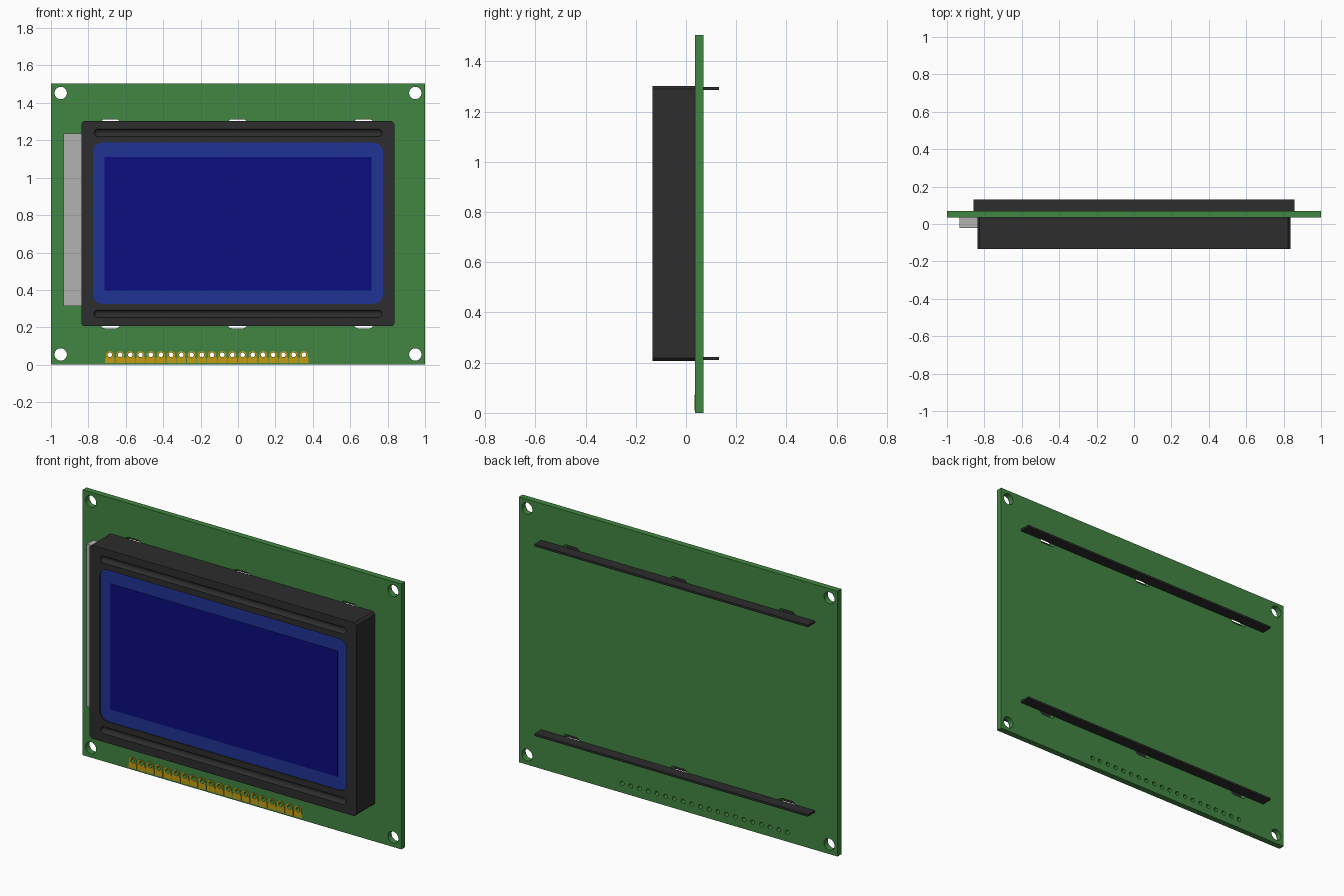
import bpy, bmesh, math
from mathutils import Matrix

if "Cube" in bpy.data.objects:
    bpy.data.objects.remove(bpy.data.objects["Cube"], do_unlink=True)


def material(name, rgb):
    m = bpy.data.materials.new(name)
    m.use_nodes = True
    col = (*rgb, 1.0)
    m.diffuse_color = col
    m.node_tree.nodes["Principled BSDF"].inputs["Base Color"].default_value = col
    return m


GREEN = material("board green", (0.054, 0.238, 0.054))
BLACK = material("bezel black", (0.026, 0.026, 0.027))
BLUE = material("frame blue", (0.015, 0.032, 0.300))
NAVY = material("screen navy", (0.0037, 0.0037, 0.216))
GREY = material("backlight grey", (0.445, 0.445, 0.445))
GOLD = material("pad gold", (0.546, 0.340, 0.006))


def finish(bm, name, mat):
    bmesh.ops.recalc_face_normals(bm, faces=bm.faces)
    mesh = bpy.data.meshes.new(name)
    bm.to_mesh(mesh)
    bm.free()
    ob = bpy.data.objects.new(name, mesh)
    bpy.context.collection.objects.link(ob)
    if mat:
        mesh.materials.append(mat)
    return ob


def prism(name, outlines, y0, y1, mat=None):
    """Extrude (x, z) outlines from y0 to y1 into one object."""
    bm = bmesh.new()
    for pts in outlines:
        face = bm.faces.new([bm.verts.new((x, y0, z)) for x, z in pts])
        ext = bmesh.ops.extrude_face_region(bm, geom=[face])
        for v in ext["geom"]:
            if isinstance(v, bmesh.types.BMVert):
                v.co.y = y1
    return finish(bm, name, mat)


def circle(cx, cz, r, n=24):
    return [(cx + r * math.cos(2 * math.pi * i / n),
             cz + r * math.sin(2 * math.pi * i / n)) for i in range(n)]


def rect(x0, x1, z0, z1, r=0.0, n=1):
    """Rectangle whose corners are cut or rounded by r in n steps."""
    if r == 0:
        return [(x0, z0), (x1, z0), (x1, z1), (x0, z1)]
    pts = []
    corners = [(x1 - r, z1 - r), (x0 + r, z1 - r), (x0 + r, z0 + r), (x1 - r, z0 + r)]
    for k, (cx, cz) in enumerate(corners):
        for i in range(n + 1):
            a = math.pi / 2 * (k + i / n)
            pts.append((cx + r * math.cos(a), cz + r * math.sin(a)))
    return pts


def cut(ob, cutter):
    """Subtract the cutter from the object, then discard the cutter."""
    mod = ob.modifiers.new("cut", 'BOOLEAN')
    mod.operation = 'DIFFERENCE'
    mod.solver = 'EXACT'
    mod.object = cutter
    cutter.hide_render = True
    bpy.context.view_layer.update()
    ev = ob.evaluated_get(bpy.context.evaluated_depsgraph_get())
    mesh = bpy.data.meshes.new_from_object(ev)
    ob.modifiers.clear()
    ob.data = mesh
    bpy.data.objects.remove(cutter, do_unlink=True)


BOARD_FRONT, BOARD_BACK, FACE = 0.036, 0.070, -0.133
PIN_Z = 0.053
pins = [-0.685 + i * 0.0546 for i in range(20)]
pin_holes = [circle(x, PIN_Z, 0.0125, 12) for x in pins]

# Circuit board with mounting holes, tab slots and pin holes
board = prism("circuit_board", [rect(-1, 1, 0, 1.505)], BOARD_FRONT, BOARD_BACK, GREEN)
mounts = [circle(x, z, 0.033, 32) for x in (-0.948, 0.948) for z in (0.055, 1.453)]
slots = [rect(x - 0.05, x + 0.05, z - 0.021, z + 0.021, 0.018, 3)
         for x in (-0.682, -0.003, 0.672) for z in (0.216, 1.291)]
cut(board, prism("board_cutter", mounts + slots + pin_holes, 0.0, 0.1))

# Gold contact pads: a foot with a ring around each hole
pads = []
for x in pins:
    ring = [(x + 0.022 * math.cos(a), PIN_Z + 0.020 * math.sin(a))
            for a in (math.radians(d) for d in range(-30, 211, 30))]
    pads.append([(x - 0.0255, 0.01), (x + 0.0255, 0.01), (x + 0.0255, 0.034)]
                + ring + [(x - 0.0255, 0.034)])
contacts = prism("contact_pads", pads, BOARD_FRONT - 0.003, BOARD_FRONT, GOLD)
cut(contacts, prism("pad_cutter", pin_holes, 0.0, 0.1))

# Bezel with a shallow window recess
bezel = prism("bezel", [rect(-0.838, 0.836, 0.206, 1.303, 0.013, 1)], FACE, BOARD_FRONT, BLACK)
window = rect(-0.775, 0.775, 0.326, 1.187, 0.05, 8)
cut(bezel, prism("window_cutter", [window], FACE - 0.05, FACE + 0.012))

# Long rounded grooves above and below the window
for z in (0.273, 1.240):
    bm = bmesh.new()
    bmesh.ops.create_uvsphere(bm, u_segments=20, v_segments=9, radius=0.02)
    bmesh.ops.rotate(bm, verts=bm.verts, matrix=Matrix.Rotation(math.pi / 2, 3, 'Y'))
    for v in bm.verts:
        v.co.x += math.copysign(0.75, v.co.x)
        v.co.y += FACE
        v.co.z += z
    cut(bezel, finish(bm, "groove_cutter", None))

# Display glass
prism("display_frame", [window], FACE + 0.007, FACE + 0.012, BLUE)
prism("display_screen", [rect(-0.715, 0.715, 0.398, 1.112)], FACE + 0.005, FACE + 0.007, NAVY)

# Backlight strip beside the bezel
prism("backlight", [rect(-0.934, -0.838, 0.315, 1.237)], -0.022, BOARD_FRONT, GREY)

# Retaining bars behind the board
for name, z in (("lower_retaining_bar", 0.217), ("upper_retaining_bar", 1.292)):
    prism(name, [rect(-0.857, 0.859, z - 0.006, z + 0.006)], BOARD_BACK, 0.132, BLACK)
